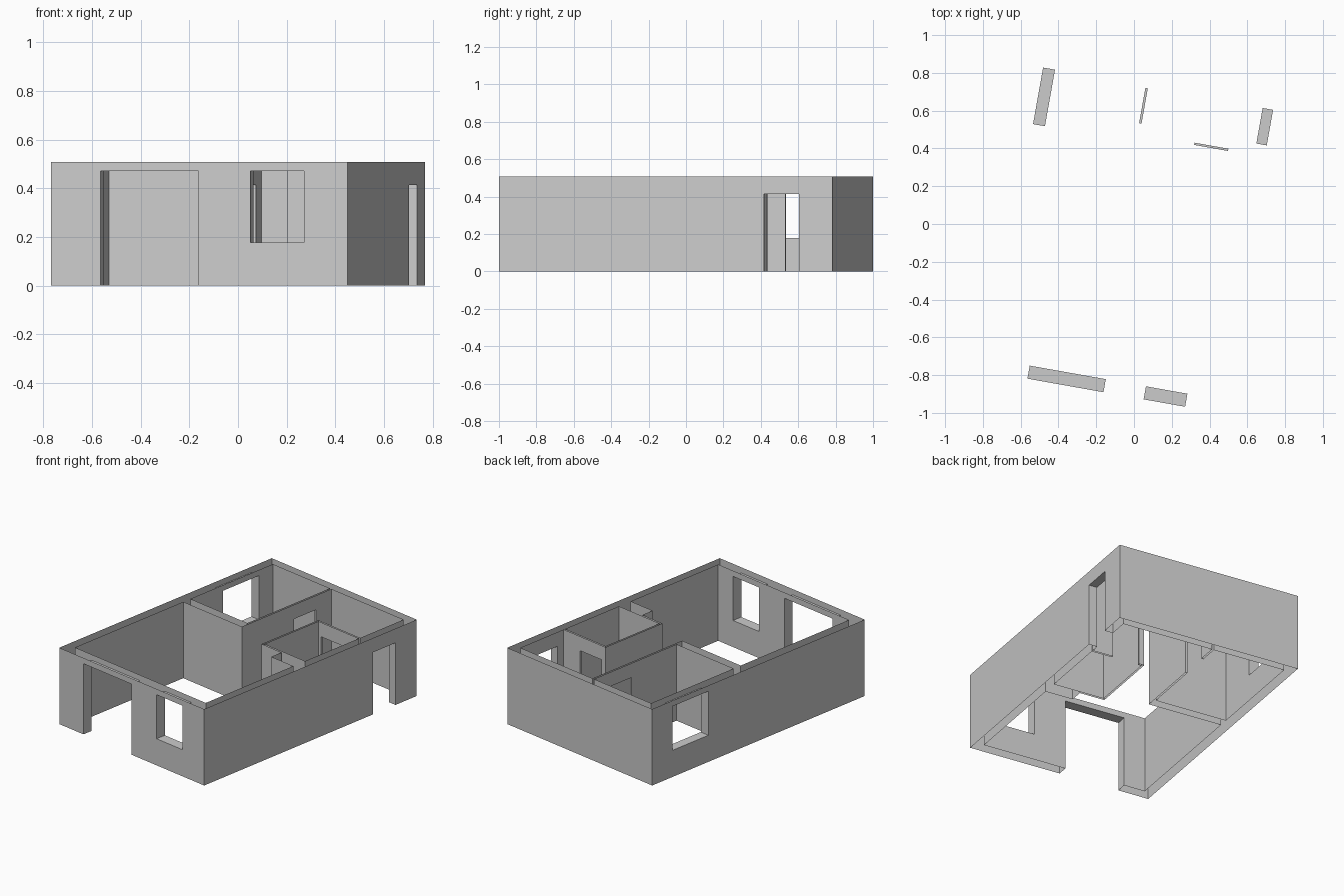
import bpy, bmesh, math
from mathutils import Matrix

cube = bpy.data.objects.get("Cube")
if cube:
    bpy.data.objects.remove(cube, do_unlink=True)

HEIGHT = 0.508
TURN = math.radians(-10.1)

plaster = bpy.data.materials.new("grey_plaster")
plaster.use_nodes = True
GREY = (0.6, 0.6, 0.6, 1)
plaster.diffuse_color = GREY
plaster.node_tree.nodes["Principled BSDF"].inputs["Base Color"].default_value = GREY


def rect(u0, u1, v0, v1):
    return [(u0, v0), (u1, v0), (u1, v1), (u0, v1)]


def prism(name, outline, z0, z1):
    """Solid made by raising a plan outline from z0 to z1."""
    bm = bmesh.new()
    base = bm.faces.new([bm.verts.new((u, v, z0)) for u, v in outline])
    top = bmesh.ops.extrude_face_region(bm, geom=[base])["geom"]
    verts = [g for g in top if isinstance(g, bmesh.types.BMVert)]
    bmesh.ops.translate(bm, verts=verts, vec=(0, 0, z1 - z0))
    bmesh.ops.recalc_face_normals(bm, faces=bm.faces)
    mesh = bpy.data.meshes.new(name)
    bm.to_mesh(mesh)
    bm.free()
    mesh.materials.append(plaster)
    obj = bpy.data.objects.new(name, mesh)
    bpy.context.collection.objects.link(obj)
    return obj


def carve(target, outline, z0, z1):
    """Cut a prism out of the target."""
    cutter = prism("cutter", outline, z0, z1)
    cutter.hide_render = True
    mod = target.modifiers.new("carve", 'BOOLEAN')
    mod.operation = 'DIFFERENCE'
    mod.solver = 'EXACT'
    mod.object = cutter
    bpy.context.view_layer.objects.active = target
    bpy.ops.object.modifier_apply(modifier=mod.name)
    bpy.data.objects.remove(cutter, do_unlink=True)


# Outer block of the house
walls = prism("house_walls", rect(-0.619, 0.619, -0.905, 0.905), 0, HEIGHT)

# Rooms: the main room wraps round the washroom and a shaft beside it
main_room = [(-0.555, -0.835), (0.563, -0.835), (0.563, -0.09), (0.375, -0.09),
             (0.375, -0.003), (0.205, -0.003), (0.205, 0.48), (0.563, 0.48),
             (0.563, 0.85), (-0.054, 0.85), (-0.054, 0.087), (-0.555, 0.087)]
bedroom = rect(-0.555, -0.067, 0.147, 0.85)
washroom = rect(0.217, 0.563, 0.01, 0.468)
for room in (main_room, bedroom, washroom):
    carve(walls, room, -0.1, HEIGHT + 0.1)

# Doors and windows
SILL, TALL, LOW, FLOOR = 0.177, 0.47, 0.413, -0.1
openings = [
    (rect(-0.412, -0.003, -1, -0.8), FLOOR, TALL),     # wide front door
    (rect(0.213, 0.436, -1, -0.8), SILL, TALL),        # front window
    (rect(-0.7, -0.5, 0.427, 0.731), SILL, TALL),      # bedroom window
    (rect(0.53, 0.7, 0.533, 0.724), FLOOR, LOW),       # side door
    (rect(-0.1, -0.02, 0.53, 0.72), FLOOR, LOW),       # bedroom door
    (rect(0.24, 0.422, 0.44, 0.5), FLOOR, LOW),        # washroom door
]
for outline, z0, z1 in openings:
    carve(walls, outline, z0, z1)

# Walls are open at the top and bottom, and the house stands at a slight turn
bm = bmesh.new()
bm.from_mesh(walls.data)
caps = [f for f in bm.faces if abs(f.normal.z) > 0.9
        and min(f.calc_center_median().z, HEIGHT - f.calc_center_median().z) < 0.005]
bmesh.ops.delete(bm, geom=caps, context='FACES')
bmesh.ops.transform(bm, matrix=Matrix.Rotation(TURN, 4, 'Z'), verts=bm.verts)
for f in bm.faces:
    f.smooth = False
    f.material_index = 0
bm.to_mesh(walls.data)
bm.free()
